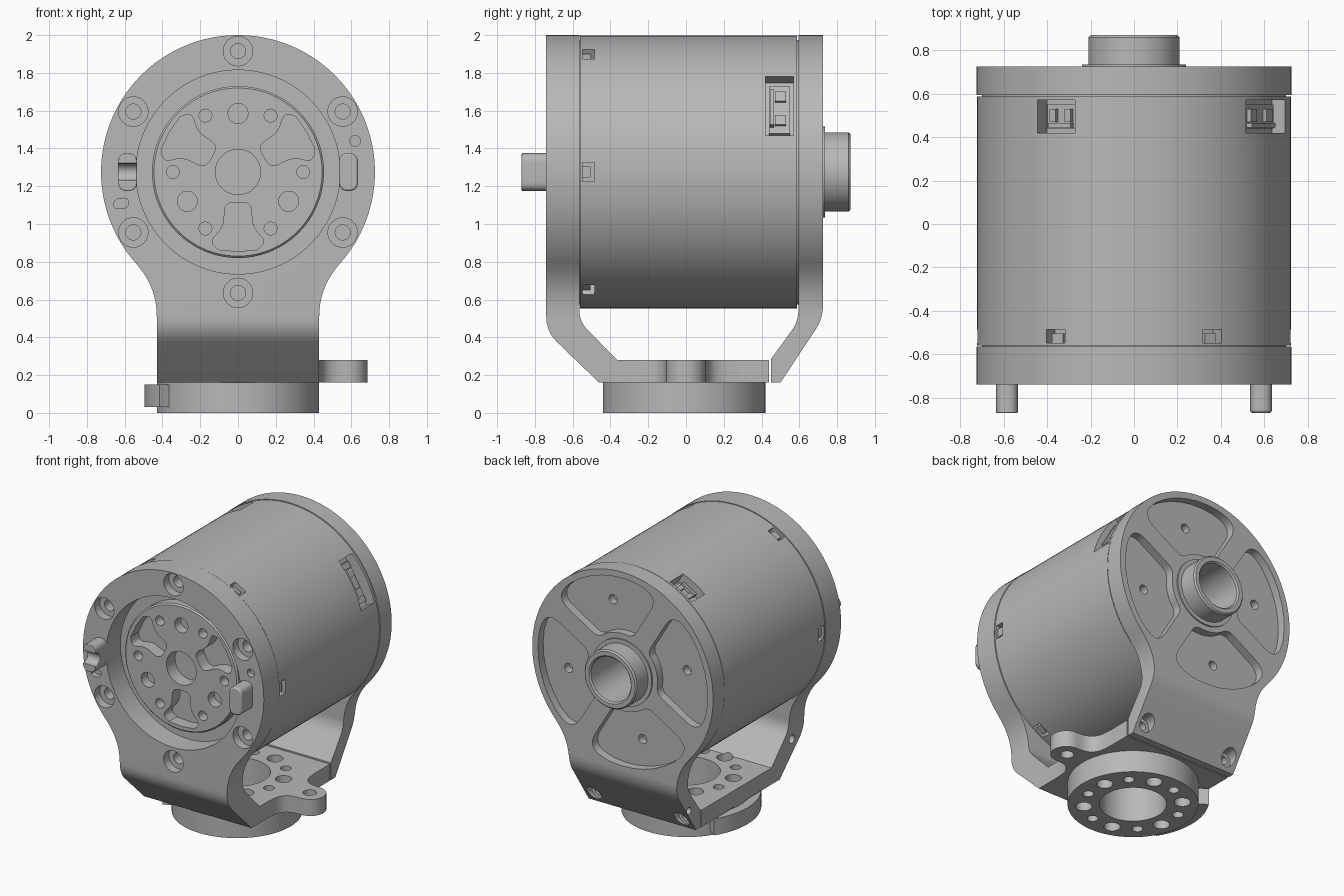
import bpy
import bmesh
from math import sin, cos, asin, radians, pi
from mathutils import Vector

if "Cube" in bpy.data.objects:
    bpy.data.objects.remove(bpy.data.objects["Cube"])

CZ = 1.275   # height of the motor axis

grey = bpy.data.materials.new("machined_grey")
grey.use_nodes = True
tone = (0.48, 0.48, 0.48, 1)
grey.diffuse_color = tone
grey.node_tree.nodes["Principled BSDF"].inputs["Base Color"].default_value = tone


def make(name, bm):
    bmesh.ops.recalc_face_normals(bm, faces=bm.faces)
    mesh = bpy.data.meshes.new(name)
    bm.to_mesh(mesh)
    bm.free()
    mesh.materials.append(grey)
    ob = bpy.data.objects.new(name, mesh)
    bpy.context.collection.objects.link(ob)
    return ob


def fillet(pts):
    """Round each corner that carries a third value, the setback."""
    out = []
    for i, p in enumerate(pts):
        c = Vector(p[:2])
        if len(p) < 3:
            out.append(c)
            continue
        # A neighbour that is also rounded leaves only half the edge
        ends = []
        for q in (pts[i - 1], pts[(i + 1) % len(pts)]):
            edge = Vector(q[:2]) - c
            room = edge.length * (.48 if len(q) > 2 else .95)
            ends.append(c + edge.normalized() * min(p[2], room))
        a, b = ends
        for k in range(9):
            t = k / 8
            out.append(a * (1 - t) ** 2 + c * 2 * t * (1 - t) + b * t * t)
    return out


def prism(name, axis, pts, lo, hi):
    place = {"X": lambda u, v, w: (w, u, v),
             "Y": lambda u, v, w: (u, w, v),
             "Z": lambda u, v, w: (u, v, w)}[axis]
    bm = bmesh.new()
    pts = fillet(pts)
    rings = [[bm.verts.new(place(p[0], p[1], w)) for p in pts] for w in (lo, hi)]
    bm.faces.new(rings[0])
    bm.faces.new(rings[1])
    for i in range(len(pts)):
        bm.faces.new((rings[0][i - 1], rings[0][i], rings[1][i], rings[1][i - 1]))
    return make(name, bm)


def lathe(name, profile, closed, steps=128):
    """Revolve (radius, y) points about the motor axis."""
    bm = bmesh.new()
    vs = [bm.verts.new((r, y, CZ)) for r, y in profile]
    es = [bm.edges.new(pair) for pair in zip(vs, vs[1:])]
    if closed:
        es.append(bm.edges.new((vs[-1], vs[0])))
    bmesh.ops.spin(bm, geom=vs + es, cent=(0, 0, CZ), axis=(0, 1, 0),
                   angle=2 * pi, steps=steps, use_merge=True)
    bmesh.ops.remove_doubles(bm, verts=bm.verts, dist=1e-5)
    return make(name, bm)


def arc(r, a, b, n, cu=0, cv=0):
    return [(cu + r * cos(radians(a + (b - a) * i / n)),
             cv + r * sin(radians(a + (b - a) * i / n))) for i in range(n + 1)]


def circle(cu, cv, r, n=32):
    return arc(r, 0, 360, n, cu, cv)[:-1]


def polar(r, a):
    return r * cos(radians(a)), CZ + r * sin(radians(a))


def turned(pts, a):
    """Turn (radial, tangential) points about the motor axis."""
    c, s = cos(radians(a)), sin(radians(a))
    return [(p[0] * c - p[1] * s, CZ + p[0] * s + p[1] * c, *p[2:]) for p in pts]


def block(r0, r1, width):
    w = width / 2
    return [(r0, -w), (r1, -w), (r1, w), (r0, w)]


def carve(targets, cutter, how="DIFFERENCE"):
    for ob in targets:
        mod = ob.modifiers.new("cut", "BOOLEAN")
        mod.operation, mod.solver, mod.object = how, "EXACT", cutter
        bpy.context.view_layer.objects.active = ob
        bpy.ops.object.modifier_apply(modifier=mod.name)
    bpy.data.objects.remove(cutter)


def drill(targets, axis, u, v, r, lo, hi):
    carve(targets, prism("cutter", axis, circle(u, v, r), lo, hi))


# Motor body with the output hub at the front and a bore at the back
body = lathe("motor_body", [
    (0, -.65), (.445, -.65), (.455, -.64), (.455, -.575), (.7, -.575), (.7, -.56),
    (.722, -.56), (.722, .588), (.7, .588), (.7, .597), (.16, .597), (.16, .2), (0, .2)], False)
drill([body], "Y", 0, CZ, .12, -.7, -.55)
lobe = [(.16, -.07, .05), (.29, -.075, .05), (.37, -.15, .04), (.412, -.1), (.42, 0),
        (.412, .1), (.37, .15, .04), (.29, .075, .05), (.16, .07, .05)]
for a in (30, 150, 270):
    carve([body], prism("cutter", "Y", turned(lobe, a), -.7, -.56))
    drill([body], "Y", *polar(.31, a + 60), .053, -.7, -.58)
for a in range(0, 360, 60):
    drill([body], "Y", *polar(.345, a), .034, -.7, -.58)
    # Latch windows around the front edge, each with a catch inside
    carve([body], prism("cutter", "Y", turned(block(.64, .8, .1), a), -.548, -.485))
    prism("latch_catch", "Y", turned(block(.63, .705, .06), a), -.548, -.505)

# Connector windows near the back, with sockets inside
for a, width in ((30, .36), (120, .2)):
    carve([body], prism("cutter", "Y", turned(block(.63, .8, width), a), .42, .57))
    prism("socket_base", "Y", turned(block(.61, .66, width * .8), a), .44, .55)
    prism("socket_wall", "Y", turned(block(.61, .69, width * .6), a), .445, .465)
    for side in (-1, 1):
        post = [(p, q + side * width * .2) for p, q in block(.61, .68, width * .16)]
        prism("socket_post", "Y", turned(post, a), .47, .53)

# Bent brackets: side profile crossed with the rounded front outline
front = prism("front_bracket", "X", [
    (-.74, 2.1), (-.74, .43, .08), (-.46, .16), (.44, .16), (.44, .28), (-.365, .28),
    (-.565, .485, .06), (-.565, 2.1)], -.9, .9)
back = prism("back_bracket", "X", [
    (.725, 2.1), (.725, .5, .07), (.5, .16), (.45, .16), (.45, .285),
    (.595, .485, .06), (.595, 2.1)], -.9, .9)
outline = arc(.725, -41, 221, 110, 0, CZ) + [(-.43, .66, .15), (-.43, 0), (.43, 0), (.43, .66, .15)]
carve([front, back], prism("cutter", "Y", outline, -1, 1), "INTERSECT")

# Front bracket: bore, counterbored screws, small sockets
carve([front], prism("cutter", "Y", circle(0, CZ, .54, 112), -.9, -.5))
for a in range(30, 390, 60):
    drill([front], "Y", *polar(.64, a), .078, -.8, -.68)
    drill([front], "Y", *polar(.64, a), .04, -.8, -.6)
drill([front], "Y", .62, 1.44, .028, -.8, -.7)
oval = [(-.66, 1.08, .03), (-.58, 1.085, .03), (-.58, 1.14, .03), (-.655, 1.13, .03)]
carve([front], prism("cutter", "Y", oval, -.8, -.7))
drill([front], "X", -.6, .4, .03, -.5, -.38)

# Back bracket: four rounded pockets between slanted spokes, screw holes
drill([back], "Y", 0, CZ, .2, .5, .9)
steps = [0, .2, .3, .4, .5, .6, .7, .8, 1]
for mid in range(-14, 346, 90):
    rim = []
    for r, sense in ((.28, 1), (.68, -1)):
        half = (radians(45) - asin(.07 / r)) * sense
        for t in steps:
            p = (r * cos(half * (2 * t - 1)), r * sin(half * (2 * t - 1)))
            rim.append((*p, .2 * r) if t in (0, 1) else p)
    carve([back], prism("cutter", "Y", turned(rim, mid), .665, .9))
    drill([back], "Y", *polar(.49, mid), .033, .61, .9)
for x in (-.35, .35):
    drill([back], "Y", x, .24, .055, .5, .8)
    drill([back], "Y", x, .24, .03, .4, .8)
drill([back], "X", .58, .33, .025, -.5, -.38)

# Hollow shaft boss at the back
lathe("rear_boss", [
    (.16, .597), (.24, .597), (.24, .735), (.21, .735), (.21, .86), (.2, .87),
    (.17, .87), (.16, .86)], True, 64)

# Stop pins on the front plate; one has a cross groove
for name, x in (("left_pin", .585), ("right_pin", -.585)):
    w, h = .05, .1
    pin = prism(name, "Y", [(x - w, CZ - h, w), (x + w, CZ - h, w),
                            (x + w, CZ + h, w), (x - w, CZ + h, w)], -.87, -.7)
    if x < 0:
        drill([pin], "X", -.865, CZ, .045, -.8, -.4)
    bevel = pin.modifiers.new("soft_edge", "BEVEL")
    bevel.width, bevel.segments = .01, 2

# Base ring with a bolt circle shared with the bracket floor
base = prism("base_ring", "Z", circle(0, -.01, .43, 96), 0, .16)
carve([front, base], prism("cutter", "Z", circle(0, -.01, .22, 64), -.1, .4))
for i in range(12):
    a = radians(i * 30 + 15)
    drill([front, base], "Z", .325 * cos(a), .325 * sin(a) - .01, (.054, .036)[i % 2], -.1, .4)
prism("base_stop_tab", "Z", arc(.42, 147, 213, 16) + arc(.495, 213, 147, 16), .03, .15)

# Side lug with a flared root
lug = prism("side_lug", "Z", [(.43, -.28), (.44, -.105, .12)] + arc(.105, -90, 90, 24, .58)
            + [(.44, .105, .12), (.43, .28)], .16, .28)
drill([lug], "Z", .575, 0, .045, .1, .4)

# Smooth curved walls, keep machined edges sharp
bpy.ops.object.select_all(action="DESELECT")
for ob in bpy.context.collection.objects:
    if ob.type == "MESH" and grey.name in ob.data.materials:
        ob.select_set(True)
        bpy.context.view_layer.objects.active = ob
bpy.ops.object.shade_smooth_by_angle(angle=radians(30))
